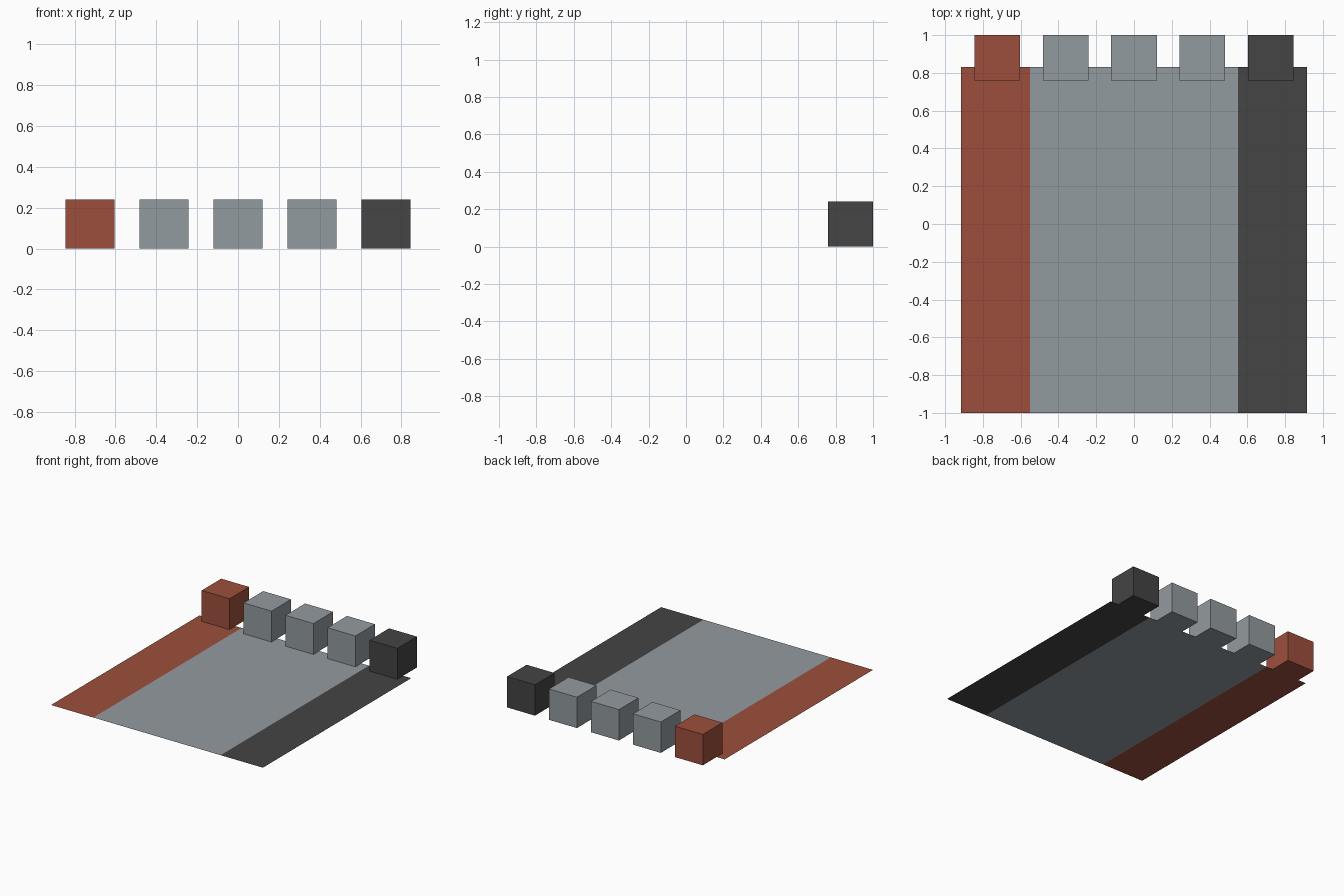
import bpy
import bmesh

default = bpy.data.objects.get("Cube")
if default:
    bpy.data.objects.remove(default, do_unlink=True)


def make_material(name, rgb):
    mat = bpy.data.materials.new(name)
    mat.use_nodes = True
    color = (*rgb, 1.0)
    mat.diffuse_color = color
    mat.node_tree.nodes["Principled BSDF"].inputs["Base Color"].default_value = color
    return mat


RED = make_material("brick red", (0.34, 0.078, 0.046))
GREY = make_material("cool grey", (0.29, 0.325, 0.348))
DARK = make_material("charcoal", (0.058, 0.058, 0.058))


def make_object(name, bm, materials):
    mesh = bpy.data.meshes.new(name)
    bm.to_mesh(mesh)
    bm.free()
    for mat in materials:
        mesh.materials.append(mat)
    obj = bpy.data.objects.new(name, mesh)
    bpy.context.collection.objects.link(obj)
    return obj


# Flat sheet split into three coloured strips along y
HALF_WIDTH, STRIPE, FRONT, BACK = 0.915, 0.55, -1.0, 0.83
bm = bmesh.new()
rows = [[bm.verts.new((x, y, 0)) for y in (FRONT, BACK)]
        for x in (-HALF_WIDTH, -STRIPE, STRIPE, HALF_WIDTH)]
for i, (a, b) in enumerate(zip(rows, rows[1:])):
    face = bm.faces.new((a[0], b[0], b[1], a[1]))
    face.material_index = i
make_object("striped_sheet", bm, [RED, GREY, DARK])

# Row of five cubes along the back edge, standing on the ground
SIZE, PITCH = 0.241, 0.3625
names = ("right_end", "right_inner", "middle", "left_inner", "left_end")
for i, (name, mat) in enumerate(zip(names, (RED, GREY, GREY, GREY, DARK))):
    bm = bmesh.new()
    bmesh.ops.create_cube(bm, size=SIZE)
    block = make_object(name + "_block", bm, [mat])
    block.location = ((i - 2) * PITCH, 1 - SIZE / 2, SIZE / 2)
